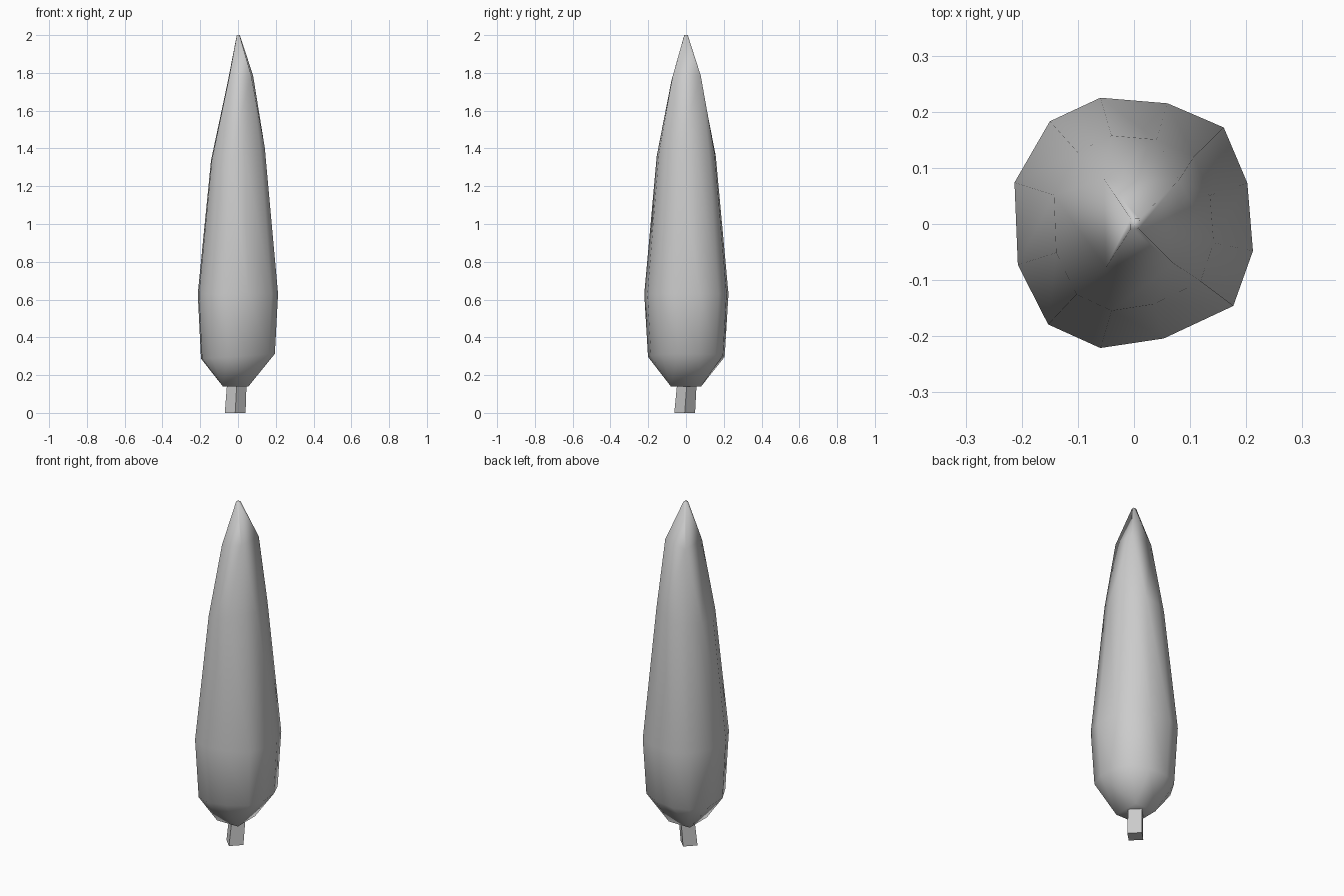
import bpy, bmesh
from mathutils import Vector

cube = bpy.data.objects.get("Cube")
if cube:
    bpy.data.objects.remove(cube, do_unlink=True)

grey = bpy.data.materials.new("plain grey")
grey.use_nodes = True
grey.diffuse_color = (0.6, 0.6, 0.6, 1)
grey.node_tree.nodes["Principled BSDF"].inputs["Base Color"].default_value = (0.6, 0.6, 0.6, 1)


def make_object(name, bm, smooth):
    bmesh.ops.recalc_face_normals(bm, faces=bm.faces[:])
    for face in bm.faces:
        face.smooth = smooth
    mesh = bpy.data.meshes.new(name)
    bm.to_mesh(mesh)
    bm.free()
    mesh.materials.append(grey)
    obj = bpy.data.objects.new(name, mesh)
    bpy.context.collection.objects.link(obj)
    return obj


def add_ring(bm, points, z, scale=(1, 1), tilt=0):
    return [bm.verts.new((x * scale[0], y * scale[1], z + tilt * x)) for x, y in points]


def bridge(bm, a, b):
    n = len(a)
    for i in range(n):
        bm.faces.new((a[i], a[(i + 1) % n], b[(i + 1) % n], b[i]))


def close_to_square(bm, ring, square):
    # Each square corner joins three neighbouring points of the twelve-sided ring
    for i in range(4):
        before, corner, after, following = (ring[(3 * i + k) % 12] for k in range(4))
        bm.faces.new((square[i], before, corner, after))
        bm.faces.new((square[i], after, following, square[(i + 1) % 4]))


# Foliage: uneven twelve-sided outline, narrowing to four sides at both ends
outline = [(0.06, 0.215), (0.16, 0.172), (0.202, 0.073),
           (0.212, -0.048), (0.177, -0.146), (0.053, -0.204),
           (-0.06, -0.221), (-0.153, -0.179), (-0.207, -0.073),
           (-0.213, 0.074), (-0.15, 0.183), (-0.06, 0.225)]
shoulder = [(0.08, 0.078), (0.07, -0.07), (-0.05, -0.077), (-0.053, 0.08)]
underside = [(0.055, 0.08), (0.055, -0.08), (-0.08, -0.08), (-0.08, 0.08)]

bm = bmesh.new()
base = add_ring(bm, underside, 0.14)
low = add_ring(bm, outline, 0.3, (0.92, 0.91), 0.06)
wide = add_ring(bm, outline, 0.63)
high = add_ring(bm, outline, 1.37, (0.67, 0.7), 0.15)
top = add_ring(bm, shoulder, 1.77, tilt=0.2)
tip = add_ring(bm, shoulder, 2.0, (0.12, 0.12))
bm.faces.new(base)
close_to_square(bm, low, base)
bridge(bm, low, wide)
bridge(bm, wide, high)
close_to_square(bm, high, top)
bridge(bm, top, tip)
bm.faces.new(tip)
make_object("foliage", bm, True)

# Trunk: slightly leaning four-sided post set cornerwise
diamond = [(0.055, 0), (0, 0.055), (-0.055, 0), (0, -0.055)]
bm = bmesh.new()
foot = add_ring(bm, diamond, 0)
head = add_ring(bm, diamond, 0.2, (0.92, 0.92))
for ring, offset in ((foot, (-0.015, -0.007, 0)), (head, (-0.004, 0.008, 0))):
    bmesh.ops.translate(bm, verts=ring, vec=Vector(offset))
bridge(bm, foot, head)
bm.faces.new(foot)
bm.faces.new(head)
make_object("trunk", bm, False)
